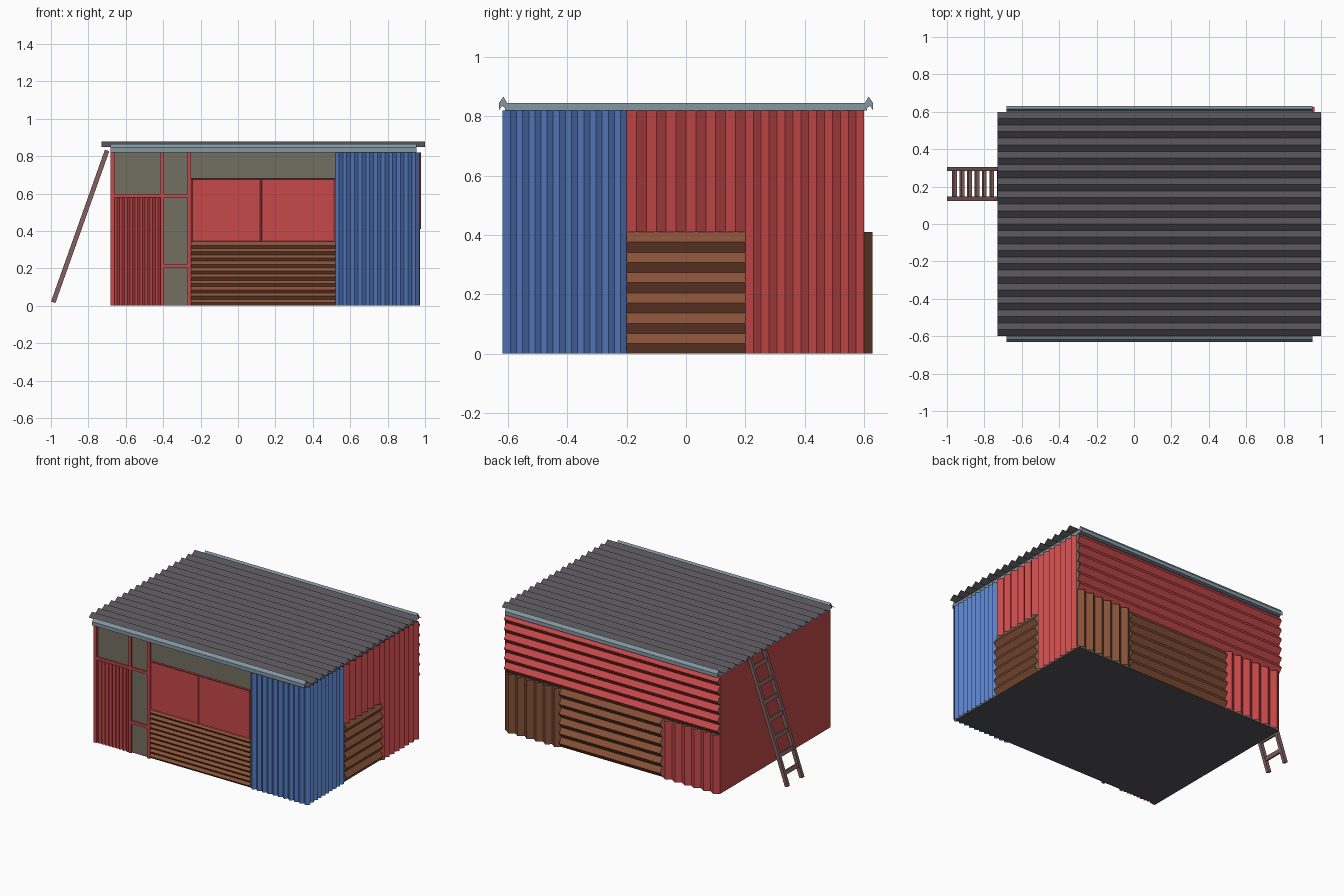
import bpy, bmesh, math
from mathutils import Vector

if "Cube" in bpy.data.objects:
    bpy.data.objects.remove(bpy.data.objects["Cube"])


def lin(c):
    return c / 12.92 if c <= 0.04045 else ((c + 0.055) / 1.055) ** 2.4


def material(name, r, g, b):
    m = bpy.data.materials.new(name)
    m.diffuse_color = (lin(r), lin(g), lin(b), 1)
    m.use_nodes = True
    m.node_tree.nodes["Principled BSDF"].inputs["Base Color"].default_value = m.diffuse_color
    return m


RED = material("red", 0.78, 0.285, 0.29)
BLUE = material("blue", 0.34, 0.49, 0.77)
BROWN = material("brown", 0.53, 0.32, 0.22)
ROOF = material("dark_grey", 0.335, 0.325, 0.345)
OLIVE = material("olive_grey", 0.45, 0.44, 0.38)
STEEL = material("blue_grey", 0.52, 0.60, 0.64)
WOOD = material("ladder_brown", 0.51, 0.38, 0.375)


def finish(name, bm, *mats):
    me = bpy.data.meshes.new(name)
    bm.to_mesh(me)
    bm.free()
    ob = bpy.data.objects.new(name, me)
    bpy.context.collection.objects.link(ob)
    for m in mats:
        me.materials.append(m)
    return ob


def box_bm(x0, x1, y0, y1, z0, z1):
    bm = bmesh.new()
    bmesh.ops.create_cube(bm, size=1)
    for v in bm.verts:
        v.co = Vector(((x0 + x1) / 2 + v.co.x * (x1 - x0),
                       (y0 + y1) / 2 + v.co.y * (y1 - y0),
                       (z0 + z1) / 2 + v.co.z * (z1 - z0)))
    return bm


def box(name, mat, *b):
    return finish(name, box_bm(*b), mat)


def sheet(name, mat, origin, across, along, out, periods, amp):
    """Zigzag sheet: folds repeat over 'across', ridges run along 'along'."""
    o, a, l, n = map(Vector, (origin, across, along, out))
    bm = bmesh.new()
    k = round(periods * 2)
    rows = []
    for i in range(k + 1):
        p = o + a * (i / k) + n * (amp * (i % 2))
        rows.append((bm.verts.new(p), bm.verts.new(p + l)))
    for (p, q), (r, s) in zip(rows, rows[1:]):
        f = bm.faces.new((p, r, s, q))
        f.normal_update()
        if f.normal.dot(n) < 0:
            f.normal_flip()
    return finish(name, bm, mat)


X0, X1, Y, H, MID = -0.683, 0.953, 0.60, 0.82, 0.41
FRONT, BACK, RIGHT = (0, -1, 0), (0, 1, 0), (1, 0, 0)

# Inner body: olive panes at the front, red left wall, dark floor
bm = box_bm(X0, X1, -Y, Y, 0, H)
for f in bm.faces:
    f.material_index = 1 if f.normal.x < -0.5 else 2 if f.normal.z < -0.5 else 0
finish("shed_body", bm, OLIVE, RED, ROOF)

# Front wall sheets
sheet("front_red_sheet", RED, (-0.66, -Y, 0), (0.245, 0, 0), (0, 0, 0.58), FRONT, 9, 0.012)
sheet("front_brown_sheet", BROWN, (-0.25, -Y, 0), (0, 0, 0.34), (0.77, 0, 0), FRONT, 10, 0.014)
sheet("front_blue_sheet", BLUE, (0.52, -Y, 0), (0.45, 0, 0), (0, 0, H), FRONT, 11, 0.018)

# Front frame posts and rails
for i, (a, b) in enumerate(((X0, -0.66), (-0.415, -0.395), (-0.27, -0.25))):
    box(f"front_post_{i}", RED, a, b, -0.614, -Y, 0, H)
box("front_high_rail", RED, -0.66, -0.27, -0.613, -Y, 0.58, 0.598)
box("front_low_rail", RED, -0.395, -0.27, -0.613, -Y, 0.205, 0.224)

# Hatch boards with a raised rim
for i, (a, b) in enumerate(((-0.25, 0.122), (0.122, 0.52))):
    bm = box_bm(a, b, -0.614, -Y, 0.34, 0.68)
    face = [f for f in bm.faces if f.normal.y < -0.5]
    bmesh.ops.inset_region(bm, faces=face, thickness=0.008, depth=-0.005)
    finish(f"hatch_board_{i}", bm, RED)

# Right wall sheets
sheet("right_blue_sheet", BLUE, (X1, -0.612, 0), (0, 0.412, 0), (0, 0, H), RIGHT, 10, 0.018)
sheet("right_brown_sheet", BROWN, (X1, -0.2, 0), (0, 0, MID), (0, 0.4, 0), RIGHT, 6, 0.025)
sheet("right_upper_sheet", RED, (X1, -0.2, MID), (0, 0.4, 0), (0, 0, MID), RIGHT, 6, 0.025)
sheet("right_red_sheet", RED, (X1, 0.2, 0), (0, 0.4, 0), (0, 0, H), RIGHT, 7.5, 0.02)

# Back wall sheets
sheet("back_brown_upright", BROWN, (0.54, Y, 0), (0.425, 0, 0), (0, 0, MID), BACK, 6, 0.028)
sheet("back_brown_level", BROWN, (-0.24, Y, 0), (0, 0, MID), (0.78, 0, 0), BACK, 6, 0.026)
sheet("back_red_upright", RED, (X0, Y, 0), (0.443, 0, 0), (0, 0, MID), BACK, 6, 0.024)
for i, (a, b) in enumerate(((X0, -0.24), (-0.24, 0.54), (0.54, 0.965))):
    sheet(f"back_red_upper_{i}", RED, (a, Y, MID), (0, 0, MID), (b - a, 0, 0), BACK, 6, 0.026)

# Roof trim and the ridged strips along both eaves
box("roof_trim", STEEL, X0, 0.955, -0.61, 0.61, H, 0.845)
PROFILE = ((0.600, 0.82), (0.620, 0.835), (0.630, 0.82), (0.630, 0.845),
           (0.615, 0.866), (0.603, 0.845))
for name, s in (("front_eave_strip", -1), ("back_eave_strip", 1)):
    bm = bmesh.new()
    f = bm.faces.new([bm.verts.new((X0, s * y, z)) for y, z in PROFILE])
    ext = bmesh.ops.extrude_face_region(bm, geom=[f])["geom"]
    bmesh.ops.translate(bm, vec=(0.955 - X0, 0, 0),
                        verts=[v for v in ext if isinstance(v, bmesh.types.BMVert)])
    bmesh.ops.recalc_face_normals(bm, faces=bm.faces)
    finish(name, bm, STEEL)

# Corrugated roof
sheet("roof_sheet", ROOF, (-0.73, -Y, 0.85), (0, 2 * Y, 0), (1.73, 0, 0), (0, 0, 1), 17, 0.027)

# Ladder leaning on the left wall
foot, top = Vector((-0.988, 0.215, 0.018)), Vector((-0.700, 0.215, 0.83))
span = top - foot
tilt = math.atan2(span.x, span.z)


def ladder_part(name, t, dy, sx, sy, sz):
    ob = box(name, WOOD, -sx / 2, sx / 2, -sy / 2, sy / 2, -sz / 2, sz / 2)
    ob.location = foot + span * t + Vector((0, dy, 0))
    ob.rotation_euler.y = tilt


for side, dy in (("near", -0.08), ("far", 0.08)):
    ladder_part(f"ladder_rail_{side}", 0.5, dy, 0.025, 0.022, span.length)
for i in range(7):
    ladder_part(f"ladder_rung_{i}", 0.1 + i * 0.138, 0, 0.018, 0.15, 0.026)
